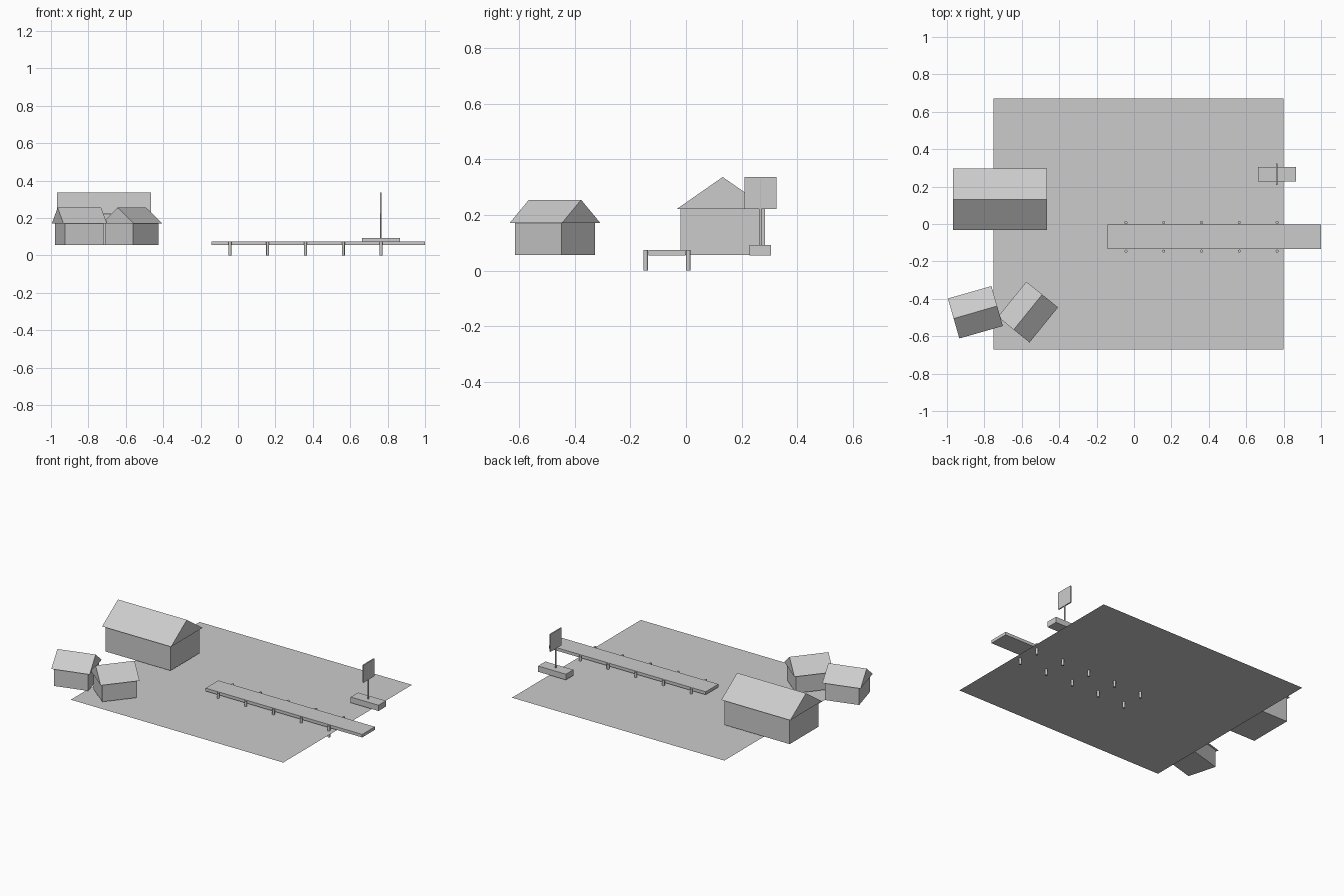
import bpy, bmesh, math
from mathutils import Matrix

if "Cube" in bpy.data.objects:
    bpy.data.objects.remove(bpy.data.objects["Cube"])

grey = bpy.data.materials.new("plain_grey")
grey.diffuse_color = (0.6, 0.6, 0.6, 1)
grey.use_nodes = True
grey.node_tree.nodes["Principled BSDF"].inputs["Base Color"].default_value = grey.diffuse_color


def finish(name, bm, loc=(0, 0, 0), turn=0.0):
    """Turn a bmesh into a named, coloured object."""
    bmesh.ops.recalc_face_normals(bm, faces=bm.faces)
    me = bpy.data.meshes.new(name)
    bm.to_mesh(me)
    bm.free()
    me.materials.append(grey)
    ob = bpy.data.objects.new(name, me)
    ob.location = loc
    ob.rotation_euler.z = math.radians(turn)
    bpy.context.collection.objects.link(ob)
    return ob


def box(name, size, loc, turn=0.0):
    bm = bmesh.new()
    bmesh.ops.create_cube(bm, size=1)
    bmesh.ops.scale(bm, vec=size, verts=bm.verts)
    return finish(name, bm, loc, turn)


def post(name, radius, z0, z1, x, y):
    bm = bmesh.new()
    bmesh.ops.create_cone(bm, cap_ends=True, segments=12, radius1=radius,
                          radius2=radius, depth=z1 - z0)
    ob = finish(name, bm, (x, y, (z0 + z1) / 2))
    for p in ob.data.polygons:
        p.use_smooth = len(p.vertices) == 4
    return ob


def house(name, x, y, turn, length, width, eave, ridge, overhang=0.0135):
    # walls stand slightly inside the closed gable roof
    base = 0.056
    box(name + "_walls", (length - 2 * overhang, width - 2 * overhang, eave - base),
        (x, y, (eave + base) / 2), turn)
    bm = bmesh.new()
    profile = [(-width / 2, eave), (width / 2, eave), (0, ridge)]
    face = bm.faces.new([bm.verts.new((-length / 2, py, pz)) for py, pz in profile])
    ext = bmesh.ops.extrude_face_region(bm, geom=[face])
    moved = [g for g in ext["geom"] if isinstance(g, bmesh.types.BMVert)]
    bmesh.ops.translate(bm, vec=(length, 0, 0), verts=moved)
    # extrusion may drop the starting cap, so close any open end
    open_edges = [e for e in bm.edges if e.is_boundary]
    if open_edges:
        bmesh.ops.holes_fill(bm, edges=open_edges)
    finish(name + "_roof", bm, (x, y, 0), turn)


# flat water sheet
bm = bmesh.new()
bmesh.ops.create_grid(bm, x_segments=1, y_segments=1, size=0.5)
bmesh.ops.scale(bm, vec=(1.55, 1.342, 1), verts=bm.verts)
finish("water", bm, (0.025, 0, 0.041))

# buildings
house("large_house", -0.717, 0.132, 0, 0.503, 0.33, 0.222, 0.337)
house("small_house_west", -0.848, -0.472, 16, 0.242, 0.222, 0.172, 0.255)
house("small_house_east", -0.567, -0.471, 51, 0.242, 0.218, 0.172, 0.255)

# pier deck with two rows of piles
box("pier_deck", (1.142, 0.132, 0.02), (0.429, -0.068, 0.065))
for i in range(5):
    for side, y in (("back", 0.008), ("front", -0.145)):
        post(f"pier_pile_{side}_{i + 1}", 0.008, 0.0, 0.075, -0.043 + 0.202 * i, y)

# small boat: hull, mast and square sail
box("boat_hull", (0.203, 0.077, 0.038), (0.764, 0.267, 0.074))
post("boat_mast", 0.0045, 0.09, 0.33, 0.764, 0.267)
box("boat_sail", (0.008, 0.115, 0.115), (0.764, 0.267, 0.2795))
